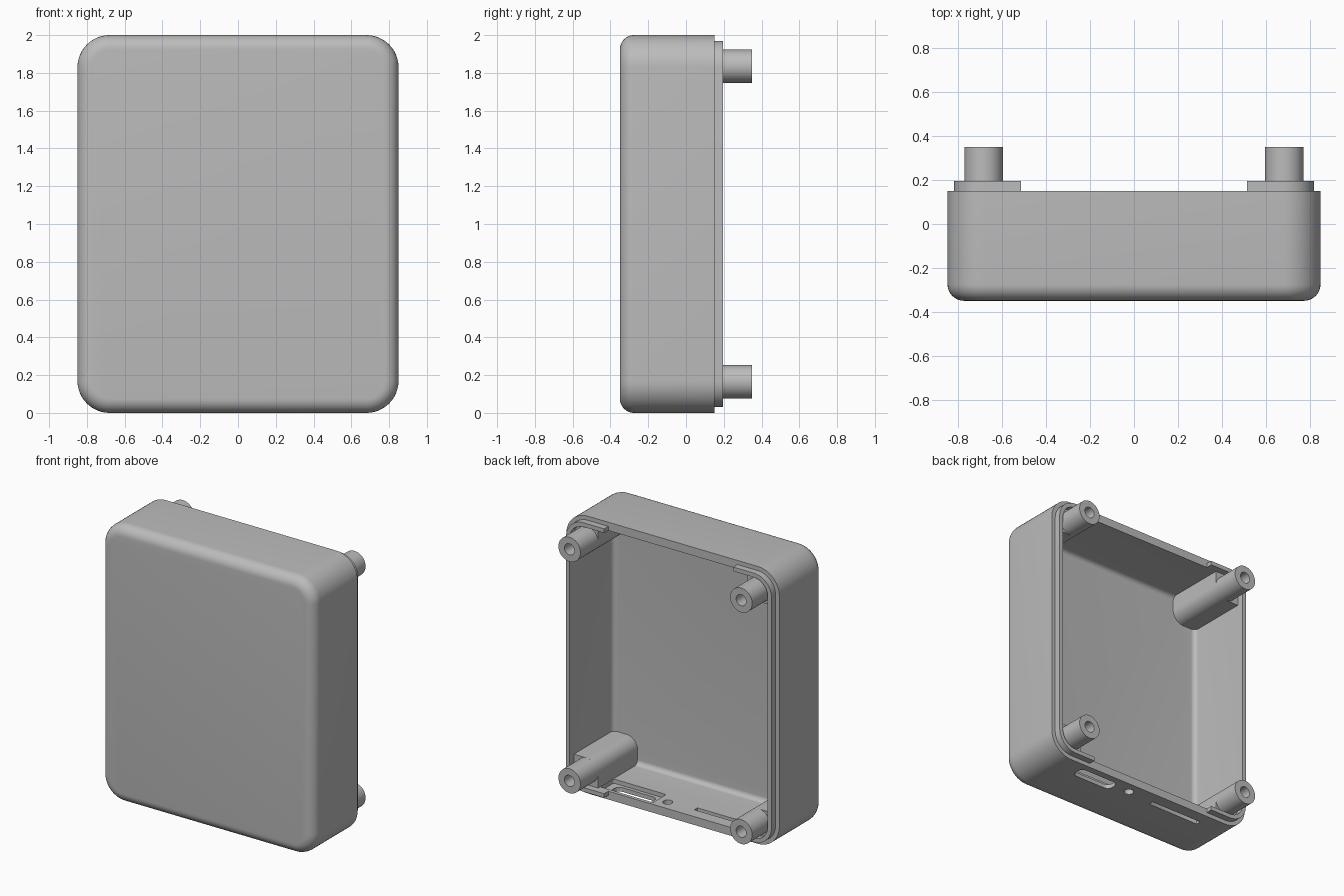
import bpy, bmesh, math
from mathutils import Vector

old = bpy.data.objects.get("Cube")
if old:
    bpy.data.objects.remove(old, do_unlink=True)

GREY = (0.5, 0.5, 0.5, 1)
mat = bpy.data.materials.new("grey plastic")
mat.use_nodes = True
mat.diffuse_color = GREY
mat.node_tree.nodes["Principled BSDF"].inputs["Base Color"].default_value = GREY

HALF_X, HALF_Z, RADIUS = 0.85, 1.0, 0.17
RIM, FRONT, WALL = 0.15, -0.35, 0.06
POST_X, POST_Z, POST_R = 0.685, -0.835, 0.088


def rounded_rect(hw, hh, r, n=12):
    """Outline points of a rounded rectangle."""
    pts = []
    for q, (sx, sy) in enumerate([(1, 1), (-1, 1), (-1, -1), (1, -1)]):
        for i in range(n + 1):
            a = math.pi / 2 * (q + i / n)
            pts.append((sx * (hw - r) + r * math.cos(a), sy * (hh - r) + r * math.sin(a)))
    return pts


def circle(r, n=40):
    return [(r * math.cos(math.tau * i / n), r * math.sin(math.tau * i / n)) for i in range(n)]


def loft(name, rings, closed=False):
    """Skin matching rings; cap the ends or join the last to the first."""
    bm = bmesh.new()
    loops = [[bm.verts.new(p) for p in ring] for ring in rings]
    pairs = list(zip(loops, loops[1:]))
    if closed:
        pairs.append((loops[-1], loops[0]))
    else:
        bm.faces.new(loops[0])
        bm.faces.new(loops[-1])
    for a, b in pairs:
        for i in range(len(a)):
            j = (i + 1) % len(a)
            bm.faces.new((a[i], a[j], b[j], b[i]))
    bmesh.ops.recalc_face_normals(bm, faces=bm.faces)
    mesh = bpy.data.meshes.new(name)
    bm.to_mesh(mesh)
    bm.free()
    mesh.materials.append(mat)
    ob = bpy.data.objects.new(name, mesh)
    ob.location.z = HALF_Z
    bpy.context.collection.objects.link(ob)
    return ob


def inset_ring(inset, y):
    pts = rounded_rect(HALF_X - inset, HALF_Z - inset, max(RADIUS - inset, 0.03))
    return [(x, y, z) for x, z in pts]


def prism_y(name, pts, y0, y1, cx=0, cz=0):
    return loft(name, [[(x + cx, y, z + cz) for x, z in pts] for y in (y0, y1)])


def prism_z(name, pts, z0, z1, cx, cy):
    return loft(name, [[(x + cx, y + cy, z) for x, y in pts] for z in (z0, z1)])


def apply_modifier(ob, mod):
    bpy.ops.object.select_all(action="DESELECT")
    bpy.context.view_layer.objects.active = ob
    ob.select_set(True)
    bpy.ops.object.modifier_apply(modifier=mod.name)


def boolean(ob, other, operation="DIFFERENCE"):
    mod = ob.modifiers.new("boolean", "BOOLEAN")
    mod.operation, mod.object, mod.solver = operation, other, "EXACT"
    apply_modifier(ob, mod)
    bpy.data.objects.remove(other, do_unlink=True)


def smooth(ob):
    bpy.ops.object.select_all(action="DESELECT")
    bpy.context.view_layer.objects.active = ob
    ob.select_set(True)
    bpy.ops.object.shade_smooth_by_angle(angle=math.radians(35))


def fillet(r, base, y, steps=8):
    """Rings rounding a front edge, from the flat out to the side wall."""
    angles = [math.pi / 2 * i / steps for i in range(steps + 1)]
    return [inset_ring(base + r * (1 - math.sin(a)), y + r * (1 - math.cos(a))) for a in angles]


# Case: outer skin from the front to the rim, then back down the inside
outer = fillet(0.075, 0, FRONT) + [inset_ring(0, RIM)]
inner = [inset_ring(WALL, RIM)] + fillet(0.035, WALL, FRONT + 0.05)[::-1]
case = loft("case_shell", outer + inner)

# Port openings in the bottom wall, with a recess behind the large one
slot = rounded_rect(0.16, 0.05, 0.04, 6)
boolean(case, prism_z("port_cutter", slot, -1.1, -0.9, 0.385, 0.05))
recess = rounded_rect(0.21, 0.075, 0.01, 3)
boolean(case, prism_z("recess_cutter", recess, -0.97, -0.9, 0.385, 0.05))
boolean(case, prism_z("button_cutter", circle(0.033), -1.1, -0.9, 0.1, 0.065))
card = rounded_rect(0.21, 0.018, 0.004, 2)
boolean(case, prism_z("card_cutter", card, -1.1, -0.9, -0.32, 0.045))
smooth(case)

# Locating lip: full on the sides, interrupted along top and bottom
lip = loft("locating_lip", [inset_ring(0.03, RIM), inset_ring(0.03, 0.197),
                            inset_ring(WALL, 0.197), inset_ring(WALL, RIM)], closed=True)
gap = rounded_rect(0.515, 1.1, 0.01, 1)
boolean(lip, prism_y("gap_cutter", gap, 0.1, 0.3))
smooth(lip)


# Corner pillar: filled corner with a rounded inner edge, post and screw hole
def arc(cx, cz, r, a0, a1, n=12):
    return [(cx + r * math.cos(math.radians(a0 + (a1 - a0) * i / n)),
             cz + r * math.sin(math.radians(a0 + (a1 - a0) * i / n))) for i in range(n + 1)]


edge = 0.03
corner = RADIUS - edge
outline = arc(POST_X, POST_Z, POST_R, 90, 180)
outline.append((POST_X - POST_R, edge - HALF_Z))
outline += arc(HALF_X - RADIUS, RADIUS - HALF_Z, corner, 270, 360)
outline.append((HALF_X - edge, POST_Z + POST_R))
pillars = prism_y("corner_pillars", outline, FRONT + 0.04, RIM - 0.001)
boolean(pillars, prism_y("post", circle(POST_R), 0.0, 0.35, POST_X, POST_Z), "UNION")
boolean(pillars, prism_y("hole_cutter", circle(0.04), -0.1, 0.4, POST_X, POST_Z))
mirror = pillars.modifiers.new("mirror", "MIRROR")
mirror.use_axis = (True, False, True)
mirror.use_clip = False
mirror.use_mirror_merge = False
apply_modifier(pillars, mirror)
smooth(pillars)
